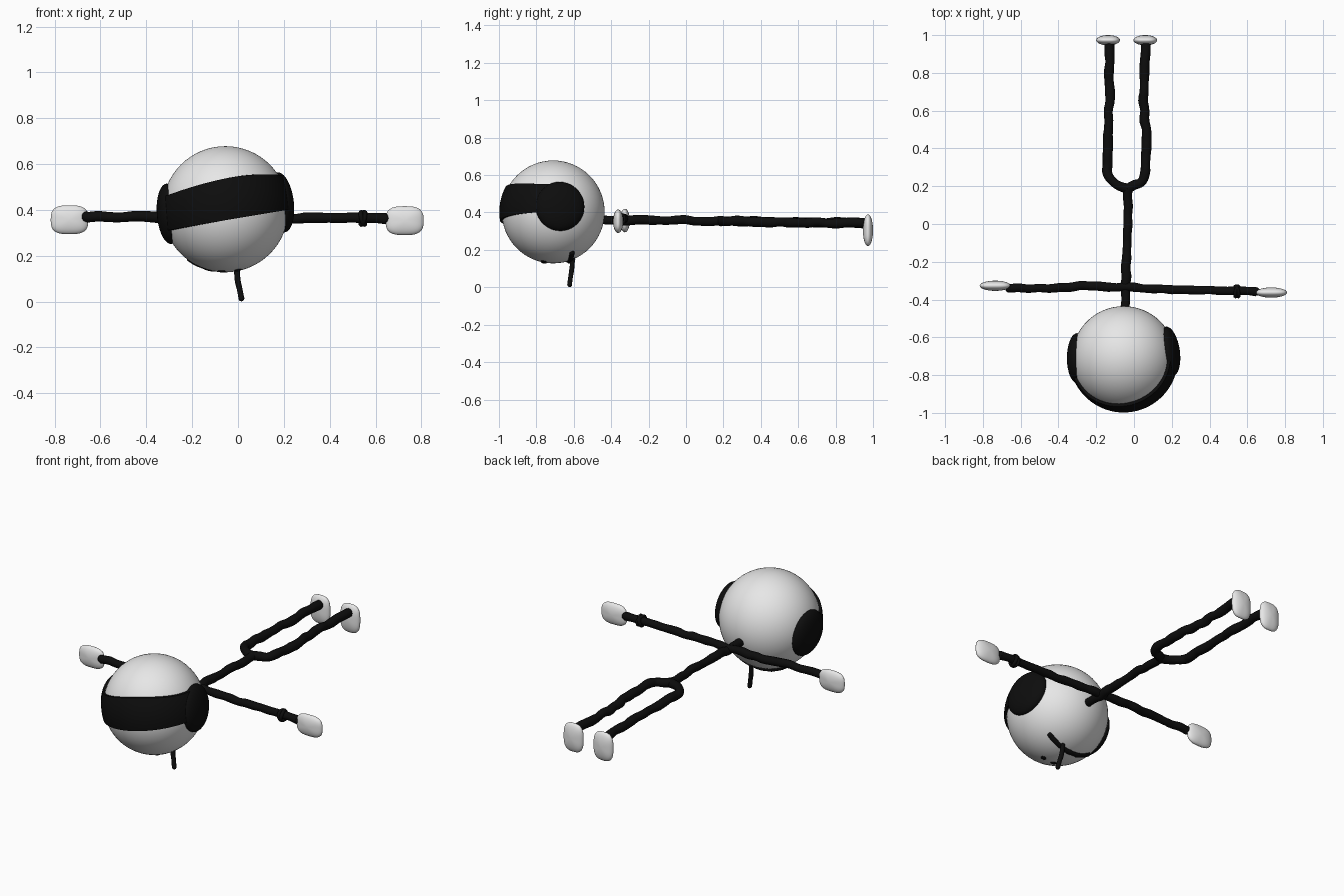
import bpy, bmesh, math, random
from mathutils import Vector

random.seed(4)
cube = bpy.data.objects.get("Cube")
if cube:
    bpy.data.objects.remove(cube)


def material(name, rgb):
    m = bpy.data.materials.new(name)
    m.use_nodes = True
    m.diffuse_color = (*rgb, 1)
    m.node_tree.nodes["Principled BSDF"].inputs["Base Color"].default_value = (*rgb, 1)
    return m


WHITE = material("white", (0.8, 0.8, 0.8))
BLACK = material("black", (0.004, 0.004, 0.004))
HEAD = Vector((-0.055, -0.71, 0.403))
R = 0.275


def add_mesh(name, bm, mat):
    bmesh.ops.recalc_face_normals(bm, faces=bm.faces)
    for f in bm.faces:
        f.smooth = True
    me = bpy.data.meshes.new(name)
    bm.to_mesh(me)
    bm.free()
    me.materials.append(mat)
    ob = bpy.data.objects.new(name, me)
    bpy.context.collection.objects.link(ob)
    return ob


def ellipsoid(name, centre, size, mat, axis=(0, 0, 1), squareness=2, segs=40):
    """Ellipsoid with its local z along axis; squareness above 2 boxes the outline."""
    bm = bmesh.new()
    bmesh.ops.create_uvsphere(bm, u_segments=segs, v_segments=segs // 2, radius=1)
    for v in bm.verts:
        r = math.hypot(v.co.x, v.co.y)
        if r > 1e-5:
            c, s = abs(v.co.x / r), abs(v.co.y / r)
            k = (c ** squareness + s ** squareness) ** (-1 / squareness)
            v.co.x *= k
            v.co.y *= k
        v.co = Vector(a * b for a, b in zip(v.co, size))
    ob = add_mesh(name, bm, mat)
    ob.location = centre
    ob.rotation_euler = Vector(axis).to_track_quat('Z', 'Y').to_euler()
    return ob


def tube(name, points, radius, jitter=0.004, step=0.05):
    """Slightly wobbly hand-drawn tube through the points."""
    pts = [Vector(p) for p in points]
    path = [pts[0]]
    for a, b in zip(pts, pts[1:]):
        n = max(1, round((b - a).length / step))
        path += [a.lerp(b, i / n) for i in range(1, n + 1)]
    cu = bpy.data.curves.new(name, 'CURVE')
    cu.dimensions = '3D'
    cu.bevel_depth = radius
    cu.bevel_resolution = 4
    cu.resolution_u = 5
    cu.use_fill_caps = True
    sp = cu.splines.new('BEZIER')
    sp.bezier_points.add(len(path) - 1)
    for bp, p in zip(sp.bezier_points, path):
        bp.co = p + Vector(random.uniform(-jitter, jitter) for _ in range(3))
        bp.radius = random.uniform(0.92, 1.08)
        bp.handle_left_type = bp.handle_right_type = 'AUTO'
    cu.materials.append(BLACK)
    ob = bpy.data.objects.new(name, cu)
    bpy.context.collection.objects.link(ob)
    # rounded ends
    for p in (path[0], path[-1]):
        ellipsoid(name + "_end", p, [radius] * 3, BLACK, segs=16)
    return ob


# Head
ellipsoid("head", HEAD, (R, R, R), WHITE, segs=64)

# Ear pads, domed discs on both sides of the head
for name, direction in (("left_ear_pad", (0.27, 0.04, 0.033)),
                        ("right_ear_pad", (-0.27, 0.0, -0.022))):
    n = Vector(direction).normalized()
    ellipsoid(name, HEAD + n * 0.247, (0.132, 0.132, 0.053), BLACK, n)

# Visor band wrapping the front of the head, tilted
bm = bmesh.new()
COLS, ROWS = 48, 10
rings = []
for shell in (R + 0.013, R - 0.01):
    grid = []
    for i in range(COLS + 1):
        a = math.radians(-88 + 176 * i / COLS)
        t = math.sin(a)
        low, high = 0.355 + 0.048 * t, 0.537 + 0.05 * t - 0.035 * t * t
        col = []
        for j in range(ROWS + 1):
            z = low + (high - low) * j / ROWS - HEAD.z
            h = math.sqrt(shell * shell - z * z)
            col.append(bm.verts.new(HEAD + Vector((h * t, -h * math.cos(a), z))))
        grid.append(col)
    for i in range(COLS):
        for j in range(ROWS):
            bm.faces.new((grid[i][j], grid[i + 1][j], grid[i + 1][j + 1], grid[i][j + 1]))
    rings.append(grid)
outer, inner = rings
for j in (0, ROWS):
    for i in range(COLS):
        bm.faces.new((outer[i][j], outer[i + 1][j], inner[i + 1][j], inner[i][j]))
for i in (0, COLS):
    for j in range(ROWS):
        bm.faces.new((outer[i][j], outer[i][j + 1], inner[i][j + 1], inner[i][j]))
band = add_mesh("visor_band", bm, BLACK)
bpy.context.view_layer.objects.active = band
band.select_set(True)
bpy.ops.object.shade_smooth_by_angle(angle=math.radians(40))
band.select_set(False)


def under_head(x, y):
    dx, dy = x - HEAD.x, y - HEAD.y
    return Vector((x, y, HEAD.z - math.sqrt(R * R - dx * dx - dy * dy)))


# Mouth line under the head, with a stick hanging from it, and nostrils
tube("mouth", [under_head(-0.21 + 0.029 * i, -0.64 + 0.003 * i) for i in range(11)],
     0.014, 0.001)
tube("mouth_stick", [(-0.005, -0.605, 0.15), (0.0, -0.612, 0.09), (0.015, -0.622, 0.014)],
     0.013, 0.001)
for x in (-0.07, 0.0):
    p = under_head(x, -0.76)
    ellipsoid("nostril", p, (0.017, 0.015, 0.006), BLACK, p - HEAD, segs=16)

# Spine, arms and legs
tube("spine", [(-0.05, -0.46, 0.365), (-0.045, -0.33, 0.358), (-0.03, 0.0, 0.358),
               (-0.033, 0.19, 0.355)], 0.024)
tube("arms", [(-0.66, -0.34, 0.37), (-0.45, -0.342, 0.37), (-0.28, -0.328, 0.367),
              (0.0, -0.335, 0.366), (0.2, -0.347, 0.364), (0.645, -0.357, 0.363)], 0.023, 0.003)
tube("right_leg", [(-0.033, 0.185, 0.355), (-0.11, 0.22, 0.354), (-0.14, 0.27, 0.353),
                   (-0.138, 0.5, 0.35), (-0.128, 0.7, 0.347), (-0.132, 0.96, 0.343)], 0.025)
tube("left_leg", [(-0.033, 0.185, 0.355), (0.035, 0.22, 0.354), (0.06, 0.27, 0.353),
                  (0.066, 0.45, 0.35), (0.05, 0.65, 0.347), (0.063, 0.96, 0.343)], 0.025)

# Hands and feet, flattened rounded pads facing the front
Y = (0, 1, 0)
ellipsoid("right_hand", (-0.735, -0.327, 0.357), (0.082, 0.063, 0.027), WHITE, Y, 3)
ellipsoid("left_hand", (0.727, -0.363, 0.353), (0.083, 0.063, 0.027), WHITE, Y, 3)
ellipsoid("right_foot", (-0.137, 0.973, 0.305), (0.063, 0.085, 0.027), WHITE, Y, 3)
ellipsoid("left_foot", (0.06, 0.973, 0.305), (0.063, 0.085, 0.027), WHITE, Y, 3)

# Wristband on the left arm: two crossed loops
for tilt in (-0.25, 0.25):
    bpy.ops.mesh.primitive_torus_add(location=(0.545, -0.357, 0.363), major_radius=0.028,
                                     minor_radius=0.01, major_segments=24, minor_segments=8,
                                     rotation=(0, math.pi / 2 + tilt, tilt))
    loop = bpy.context.object
    loop.name = "wristband"
    loop.data.materials.append(BLACK)
    bpy.ops.object.shade_smooth()
